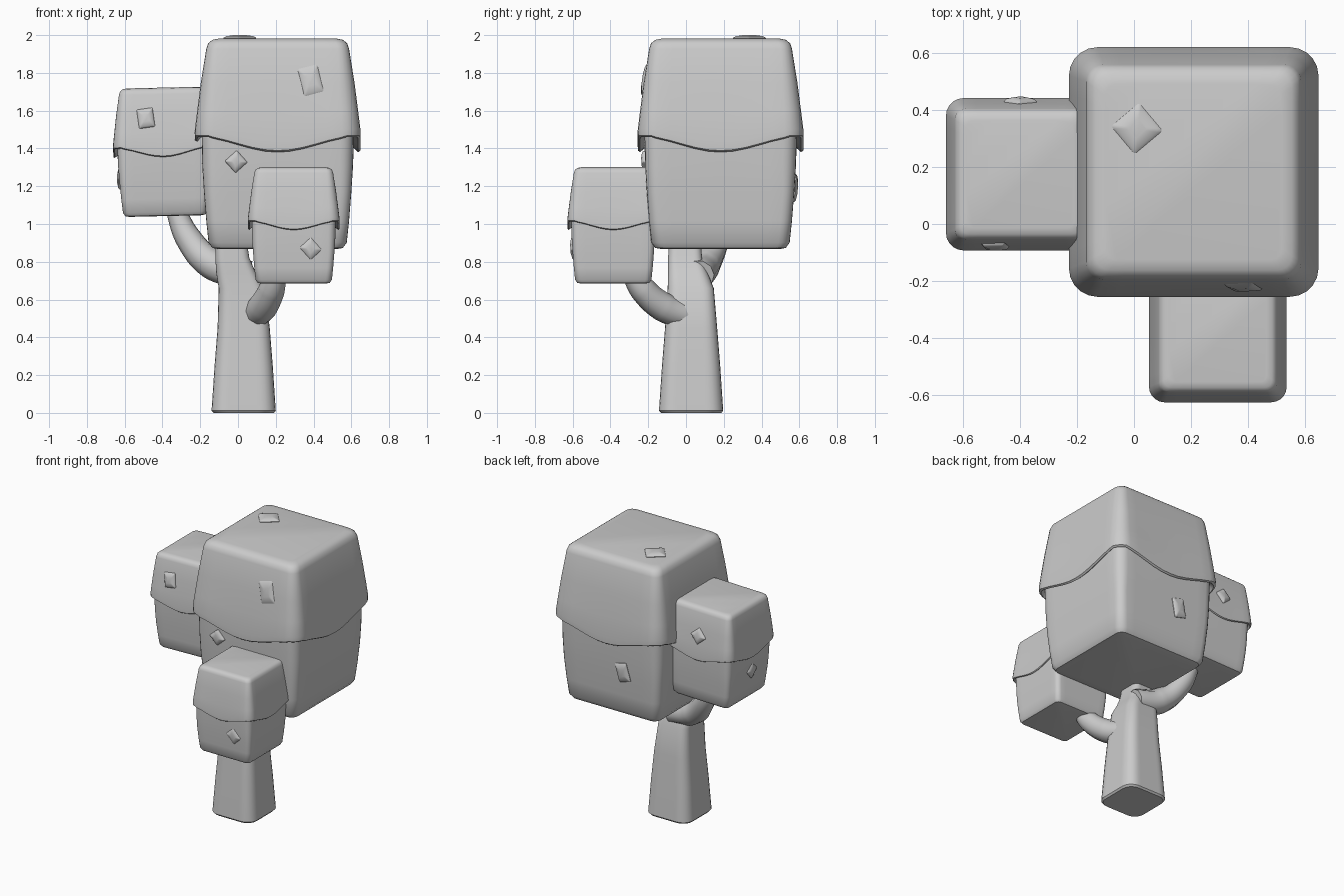
import bpy
import bmesh
from math import pi, cos, sin, radians
from mathutils import Matrix, Vector

cube = bpy.data.objects.get("Cube")
if cube:
    bpy.data.objects.remove(cube, do_unlink=True)

GREY = (0.6, 0.6, 0.6, 1)
mat = bpy.data.materials.new("plain_grey")
mat.use_nodes = True
mat.diffuse_color = GREY
mat.node_tree.nodes["Principled BSDF"].inputs["Base Color"].default_value = GREY


def square_ring(half, radius, sides=10, arc=5):
    """Rounded square outline as (x, y, t), t running -1..1 along each side."""
    pts = []
    inner = half - radius
    for quarter in range(4):
        turn = Matrix.Rotation(quarter * pi / 2, 2)
        side = [(half, -inner + 2 * inner * i / sides) for i in range(sides + 1)]
        bend = [(inner + radius * cos(a), inner + radius * sin(a))
                for a in (pi / 2 * i / arc for i in range(1, arc))]
        for x, y in side + bend:
            v = turn @ Vector((x, y))
            pts.append((v.x, v.y, min(1, y / half) if x == half else 1))
    return pts


def loft(name, rings, matrix=Matrix(), angle=40):
    """Skin rings of (cx, cy, z, half, corner radius, wave)."""
    bm = bmesh.new()
    loops = []
    for cx, cy, z, half, radius, wave in rings:
        loops.append([bm.verts.new((cx + x, cy + y, z - wave * cos(pi * t)))
                      for x, y, t in square_ring(half, radius)])
    for low, high in zip(loops, loops[1:]):
        for i in range(len(low)):
            j = (i + 1) % len(low)
            bm.faces.new((low[i], low[j], high[j], high[i]))
    bm.faces.new(loops[0][::-1])
    bm.faces.new(loops[-1])
    mesh = bpy.data.meshes.new(name)
    bm.to_mesh(mesh)
    bm.free()
    mesh.materials.append(mat)
    obj = bpy.data.objects.new(name, mesh)
    bpy.context.collection.objects.link(obj)
    obj.matrix_world = matrix
    bpy.ops.object.select_all(action='DESELECT')
    obj.select_set(True)
    bpy.context.view_layer.objects.active = obj
    bpy.ops.object.shade_smooth_by_angle(angle=radians(angle))
    return obj


# Foliage block: a lower body under a flared, wavy-edged cap
BLOCK = [  # z, half width, corner radius, wave
    (0, 0.31, 0.04, 0), (0.006, 0.345, 0.05, 0), (0.035, 0.366, 0.06, 0),
    (0.15, 0.378, 0.06, 0), (0.3, 0.39, 0.06, 0), (0.44, 0.399, 0.07, 0),
    (0.575, 0.402, 0.07, 0.04), (0.553, 0.426, 0.09, 0.04),
    (0.562, 0.438, 0.1, 0.04), (0.6, 0.439, 0.1, 0.036),
    (0.72, 0.426, 0.09, 0.015), (0.88, 0.407, 0.08, 0),
    (1.06, 0.378, 0.06, 0), (1.09, 0.368, 0.06, 0),
    (1.108, 0.345, 0.05, 0), (1.115, 0.31, 0.04, 0)]


def foliage(name, location, scale, tilt=0):
    matrix = (Matrix.Translation(location) @ Matrix.Rotation(radians(tilt), 4, 'Y')
              @ Matrix.Scale(scale, 4))
    loft(name, [(0, 0, z, h, r, w) for z, h, r, w in BLOCK], matrix)


foliage("main_foliage", (0.21, 0.183, 0.867), 1)
foliage("side_foliage", (-0.385, 0.175, 1.042), 0.61, -1.3)
foliage("front_foliage", (0.295, -0.385, 0.685), 0.552)

# Trunk: rounded square section, narrowing into the main foliage
loft("trunk", [(cx, cy, z, h, h * 0.45, 0) for cx, cy, z, h in (
    (0.03, 0.027, 0, 0.16), (0.03, 0.027, 0.012, 0.17),
    (0.03, 0.027, 0.25, 0.154), (0.03, 0.027, 0.45, 0.138),
    (0.02, 0.025, 0.66, 0.122), (-0.01, 0.01, 0.74, 0.105),
    (-0.03, -0.005, 0.82, 0.09), (-0.04, -0.005, 0.95, 0.08))])


# Branches: tapered curves reaching into the smaller foliage blocks
def branch(name, points):
    curve = bpy.data.curves.new(name, 'CURVE')
    curve.dimensions = '3D'
    curve.bevel_depth = 1
    curve.bevel_resolution = 3
    curve.use_fill_caps = True
    spline = curve.splines.new('BEZIER')
    spline.bezier_points.add(len(points) - 1)
    for p, (co, radius) in zip(spline.bezier_points, points):
        p.co = co
        p.radius = radius
        p.handle_left_type = p.handle_right_type = 'AUTO'
    curve.materials.append(mat)
    bpy.context.collection.objects.link(bpy.data.objects.new(name, curve))


branch("side_branch", [((0.05, 0.07, 0.73), 0.08), ((-0.13, 0.1, 0.785), 0.085),
                       ((-0.26, 0.16, 0.92), 0.07), ((-0.34, 0.19, 1.1), 0.05)])
branch("front_branch", [((0.08, 0.01, 0.51), 0.075), ((0.13, -0.12, 0.56), 0.078),
                        ((0.18, -0.23, 0.655), 0.07), ((0.21, -0.3, 0.76), 0.05)])


# Leaf tiles: small raised squares on the foliage faces
FACING = {"front": (pi / 2, 0), "back": (pi / 2, pi),
          "left": (pi / 2, -pi / 2), "top": (0, 0)}


def leaf(name, side, location, size, roll, stretch=1, tilt=0):
    pitch, yaw = FACING[side]
    matrix = (Matrix.Translation(location) @ Matrix.Rotation(yaw, 4, 'Z')
              @ Matrix.Rotation(pitch - radians(tilt), 4, 'X')
              @ Matrix.Rotation(radians(roll), 4, 'Z')
              @ Matrix.Diagonal((1, stretch, 1, 1)))
    h = size / 2
    loft(name, [(0, 0, -0.02, h, h * 0.15, 0), (0, 0, 0.004, h, h * 0.15, 0),
                (0, 0, 0.012, h * 0.85, h * 0.15, 0),
                (0, 0, 0.018, h * 0.4, h * 0.1, 0)], matrix)


leaf("main_top_leaf", "top", (0.01, 0.336, 1.982), 0.128, 40)
leaf("main_front_upper_leaf", "front", (0.385, -0.215, 1.76), 0.11, 14, 1.4, 8)
leaf("main_front_lower_leaf", "front", (-0.01, -0.218, 1.33), 0.085, 42, 1, -4)
leaf("main_back_upper_leaf", "back", (0.41, 0.575, 1.69), 0.09, 40)
leaf("main_back_lower_leaf", "back", (0.1, 0.574, 1.19), 0.095, 14, 1.4, -4)
leaf("side_front_leaf", "front", (-0.488, -0.073, 1.56), 0.085, 8, 1.2, 8)
leaf("side_back_leaf", "back", (-0.4, 0.428, 1.53), 0.085, 40, 1, 8)
leaf("side_outer_leaf", "left", (-0.622, 0.15, 1.24), 0.085, 45)
leaf("front_lower_leaf", "front", (0.385, -0.594, 0.87), 0.085, 42, 1.1, -4)
